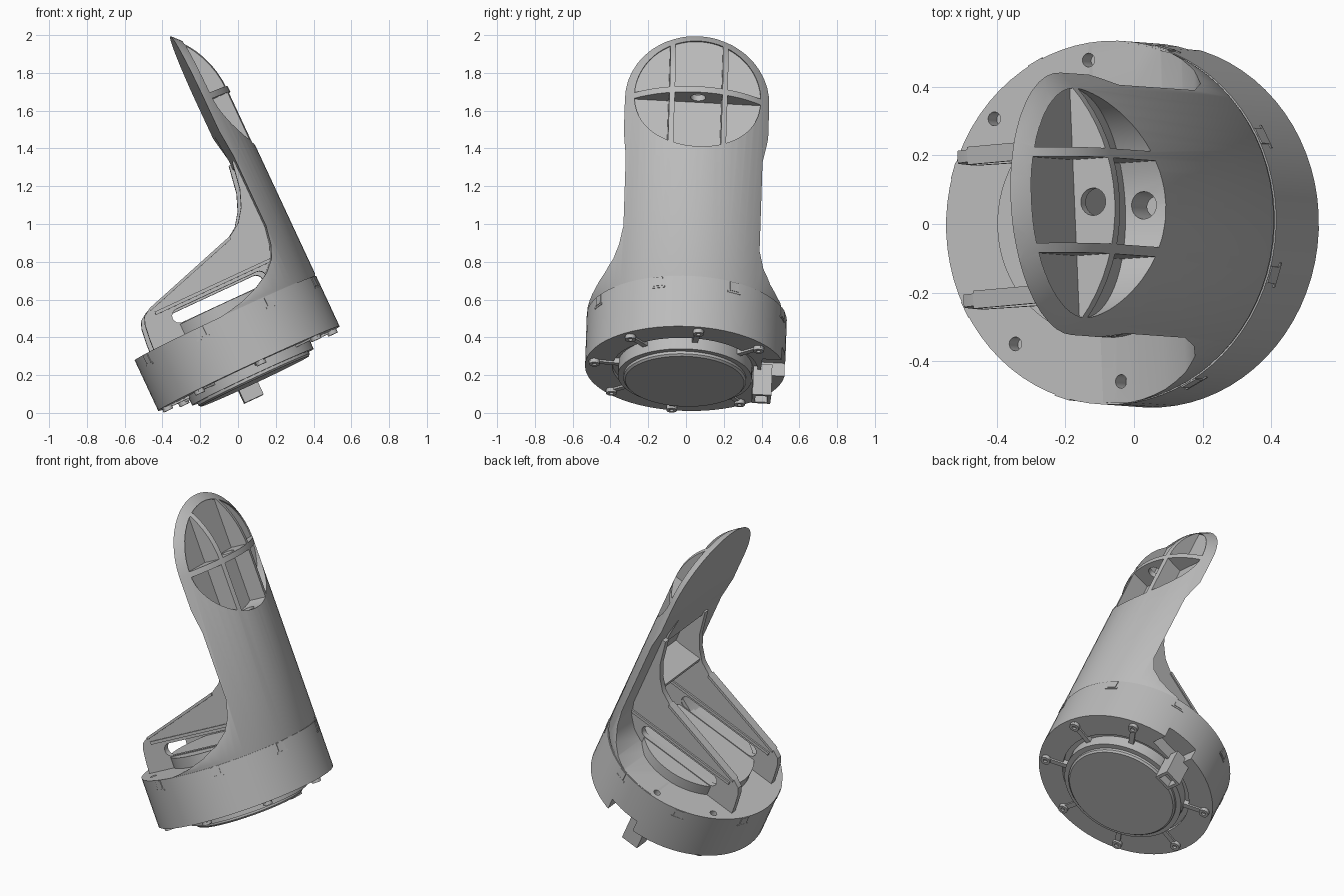
import bpy, bmesh, math
from mathutils import Vector, Matrix

if "Cube" in bpy.data.objects:
    bpy.data.objects.remove(bpy.data.objects["Cube"], do_unlink=True)

grey = bpy.data.materials.new("plain grey plastic")
grey.use_nodes = True
COL = (0.5, 0.5, 0.5, 1)
grey.diffuse_color = COL
grey.node_tree.nodes["Principled BSDF"].inputs["Base Color"].default_value = COL

# Tilted working frame: X towards the arm, Z along the housing axis
W = Vector((-0.422, 0.03, 0.905)).normalized()
U = Vector((0.905, 0.06, 0.422))
U = (U - W * U.dot(W)).normalized()
T = W.cross(U)
FRAME = Matrix.Translation((0.06, -0.005, 0.23)) @ Matrix((U, T, W)).transposed().to_4x4()
R = 0.53
FLAT = 0.366       # inner flat of the arm
DOME = 1.394       # height of the rounded arm end
RIB_T = 0.21


def finish(name, bm):
    bmesh.ops.remove_doubles(bm, verts=bm.verts, dist=1e-5)
    bmesh.ops.recalc_face_normals(bm, faces=bm.faces)
    mesh = bpy.data.meshes.new(name)
    bm.to_mesh(mesh)
    bm.free()
    mesh.materials.append(grey)
    ob = bpy.data.objects.new(name, mesh)
    bpy.context.collection.objects.link(ob)
    ob.matrix_world = FRAME
    return ob


def lathe(name, profile, steps=72):
    """Revolve (radius, height) points about the housing axis."""
    bm = bmesh.new()
    vs = [bm.verts.new((r, 0, h)) for r, h in profile]
    es = [bm.edges.new(p) for p in zip(vs, vs[1:])]
    bmesh.ops.spin(bm, geom=vs + es, axis=(0, 0, 1), cent=(0, 0, 0),
                   angle=math.tau, steps=steps, use_merge=False)
    return finish(name, bm)


def prism(name, points, t0, t1):
    """Extrude a side outline across the model."""
    bm = bmesh.new()
    f = bm.faces.new([bm.verts.new((u, t0, w)) for u, w in points])
    new = bmesh.ops.extrude_face_region(bm, geom=[f])["geom"]
    bmesh.ops.translate(bm, vec=(0, t1 - t0, 0),
                        verts=[v for v in new if isinstance(v, bmesh.types.BMVert)])
    return finish(name, bm)


def box(name, centre, size, turn=0):
    bm = bmesh.new()
    bmesh.ops.create_cube(bm, size=1, matrix=Matrix.Rotation(turn, 4, "Z")
                          @ Matrix.Translation(centre) @ Matrix.Diagonal((*size, 1)))
    return finish(name, bm)


def rod(name, centre, radius, depth, along_x=False, segments=24):
    bm = bmesh.new()
    rot = Matrix.Rotation(math.pi / 2, 4, "Y") if along_x else Matrix()
    bmesh.ops.create_cone(bm, cap_ends=True, segments=segments, radius1=radius,
                          radius2=radius, depth=depth, matrix=Matrix.Translation(centre) @ rot)
    return finish(name, bm)


def combine(ob, tool, operation="DIFFERENCE"):
    mod = ob.modifiers.new("shape", "BOOLEAN")
    mod.operation, mod.object, mod.solver = operation, tool, "EXACT"
    bpy.context.view_layer.update()
    result = bpy.data.meshes.new_from_object(
        ob.evaluated_get(bpy.context.evaluated_depsgraph_get()))
    ob.modifiers.clear()
    ob.data = result
    bpy.data.objects.remove(tool, do_unlink=True)


# Round housing with stepped underside and a raised disc on top
housing = lathe("housing", [
    (0, -0.07), (0.315, -0.07), (0.325, -0.06), (0.325, -0.045), (0.355, -0.045),
    (0.355, 0.025), (0.385, 0.025), (0.385, 0.005), (R, 0.005), (R, 0.3),
    (0.335, 0.3), (0.335, 0.365), (0, 0.365)])

# Arm: domed cylinder trimmed to a slab with a flared foot
dome = [(R * math.cos(k * math.pi / 32), DOME + R * math.sin(k * math.pi / 32))
        for k in range(16)]
arm = lathe("arm", [(0, 0.29), (R - 0.005, 0.29), (R - 0.005, 0.305), (R, 0.315)]
            + dome + [(0, DOME + R)])
trim = [(FLAT, 2.1), (FLAT, 1.2), (0.38, 1.05), (0.38, 0.64), (0.36, 0.54), (0.33, 0.47),
        (0.27, 0.41), (0.18, 0.36), (0.08, 0.325), (0, 0.308), (-0.08, 0.295),
        (-0.08, 0.25), (0.7, 0.25), (0.7, 2.1)]
combine(arm, prism("trim", trim, -0.8, 0.8), "INTERSECT")

# Tighter foot on the far side
far_foot = [(-0.2, 0.302), (0.18, 0.302), (0.26, 0.33), (0.32, 0.37), (0.37, 0.44),
            (0.392, 0.53), (0.392, 1.05), (FLAT, 1.2), (-0.2, 1.2)]
combine(arm, prism("far_foot_cutter", far_foot, 0.19, 0.8))

# Screw holes in the flange
for a, r in ((96, 0.48), (138, 0.485), (226, 0.465), (272, 0.465)):
    c = Matrix.Rotation(math.radians(a), 3, "Z") @ Vector((r, 0, 0.3))
    for part in (housing, arm):
        combine(part, rod("hole_cutter", c, 0.02, 0.12))

# Hollow lower half of the arm between the gussets
hollow = [(-0.3, 0.2), (0.46, 0.2), (0.46, 0.85), (0.43, 0.94), (0.35, 1.04), (-0.3, 1.04)]
combine(arm, prism("hollow", hollow, -0.195, 0.195))

# Round pocket in the arm end, divided by crossing ribs
pocket = rod("pocket", (0.5, 0, DOME), 0.335, 0.2, True, 64)
for t in (-0.14, 0.14):
    combine(pocket, box("divider", (0.5, t, DOME), (0.4, 0.028, 1)))
combine(pocket, box("divider", (0.5, 0, 1.392), (0.4, 1, 0.034)))
combine(arm, pocket)
combine(arm, rod("bolt_hole", (0.46, 0, 1.15), 0.04, 0.6))

# Two gussets with long slots
gusset_shape = [(-0.43, 0.28), (-0.425, 0.36), (-0.415, 0.44), (-0.4, 0.48), (-0.355, 0.51),
                (0.19, 0.675), (0.26, 0.72), (0.31, 0.79), (0.345, 0.88), (0.37, 1.03),
                (0.44, 1.03), (0.44, 0.28)]
slot_shape = []
for cx, start in ((0.24, -90), (-0.23, 90)):
    for k in range(9):
        a = math.radians(start + k * 22.5)
        slot_shape.append((cx + 0.038 * math.cos(a), 0.408 + 0.038 * math.sin(a)))
parts = [housing, arm]
for side, s in (("left", 1), ("right", -1)):
    gusset = prism(side + "_gusset", gusset_shape, s * RIB_T - 0.018, s * RIB_T + 0.018)
    combine(gusset, prism("slot", slot_shape, s * RIB_T - 0.2, s * RIB_T + 0.2))
    parts.append(gusset)
    # Ledge above each slot and thickened sloping edge
    parts.append(box(side + "_ledge", (0.02, s * RIB_T, 0.472), (0.72, 0.056, 0.018)))
    edge = [(-0.355, 0.495), (-0.355, 0.51), (0.19, 0.677), (0.19, 0.66)]
    parts.append(prism(side + "_edge", edge, s * RIB_T - 0.026, s * RIB_T + 0.026))

# Shelf bridging the gussets inside the arm
parts.append(box("arm_shelf", (0.375, 0, 0.72), (0.19, 0.41, 0.025)))

# Snap clips around the rim
for k in range(8):
    a = math.radians(-20 + 45 * k)
    parts.append(box("rim_clip", (R - 0.004, 0, 0.272), (0.014, 0.05, 0.05), a))
    parts.append(box("clip_foot", (R - 0.004, 0, 0.24), (0.012, 0.075, 0.01), a))

# Connector bay in the far rim, with a hollow lug beside it
combine(housing, box("bay_cutter", (0.07, 0.5, 0), (0.2, 0.2, 0.16)))
lug = box("connector_lug", (-0.02, 0.41, -0.05), (0.11, 0.1, 0.18))
combine(lug, box("socket", (-0.02, 0.41, -0.15), (0.075, 0.065, 0.12)))
parts.append(lug)

# Radial ribs and small screw bosses on the underside
for k in range(8):
    a = math.radians(5 + 45 * k)
    if k == 2:
        continue
    parts.append(box("under_rib", (0.43, 0, 0.01), (0.16, 0.03, 0.03), a))
    c = Matrix.Rotation(a, 3, "Z") @ Vector((0.485, 0, 0.005))
    boss = rod("screw_boss", c, 0.028, 0.045)
    combine(boss, rod("screw_hole", c - Vector((0, 0, 0.025)), 0.012, 0.03))
    parts.append(boss)

# Smooth the curved walls while keeping edges crisp
bpy.ops.object.select_all(action="DESELECT")
for ob in parts:
    ob.select_set(True)
bpy.context.view_layer.objects.active = arm
bpy.ops.object.shade_smooth_by_angle(angle=math.radians(28))
